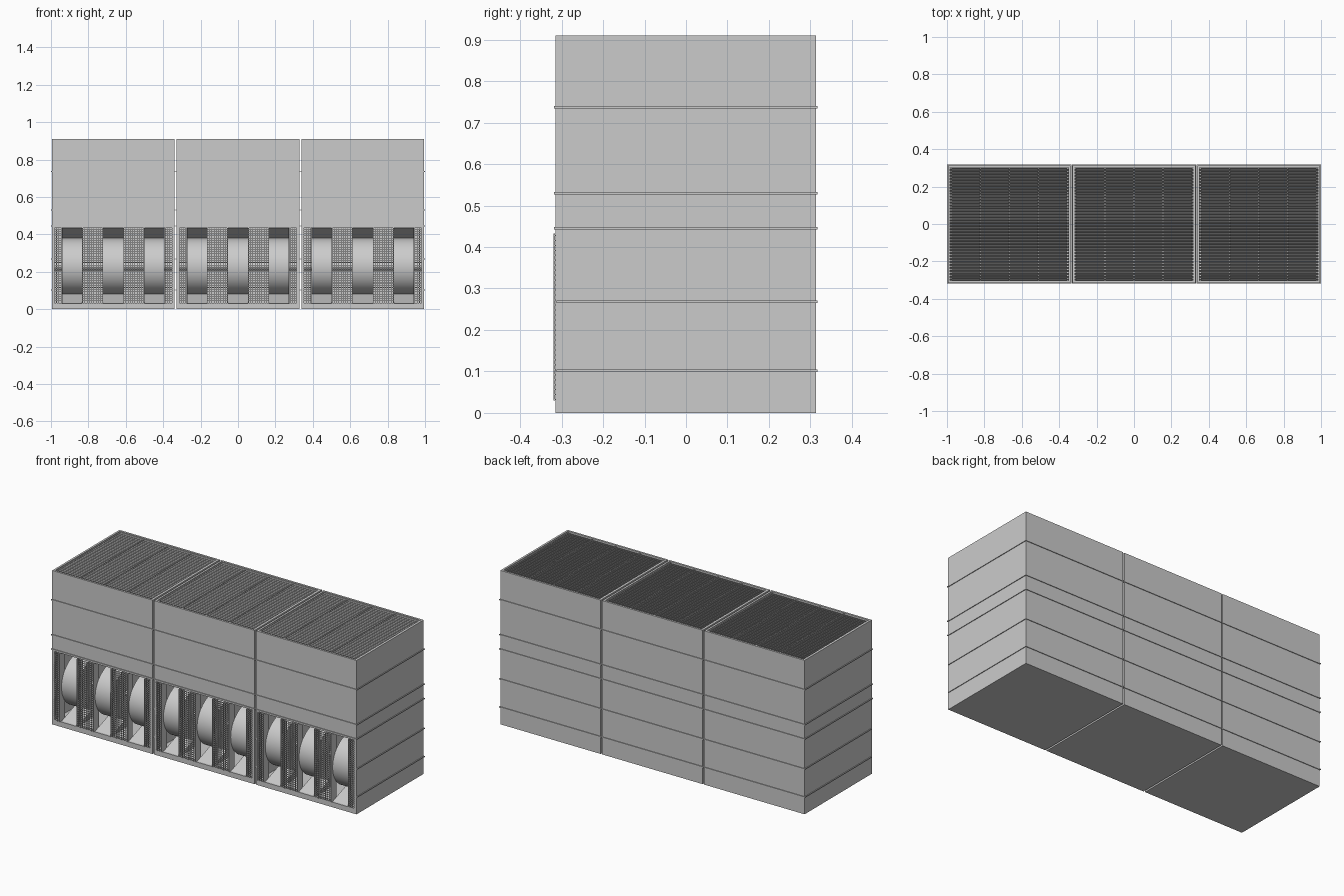
import bpy, bmesh, math
from mathutils import Matrix

if "Cube" in bpy.data.objects:
    bpy.data.objects.remove(bpy.data.objects["Cube"])

CELLS = (-0.667, 0.0, 0.667)      # centre x of each cell
HW, Y0, Y1, H = 0.3285, -0.3145, 0.3135, 0.91
T = 0.012                         # panel thickness
Z0, Z1 = 0.03, 0.435              # front opening
BACK = 0.0                        # depth of the fan chamber
DRUMS = (-0.22, 0.0, 0.22)        # fan housings, offset in a cell
DW = 0.054                        # half width of a fan housing
SCREENS = ((-0.316, -0.278), (-0.164, -0.056), (0.056, 0.164), (0.278, 0.316))


def box(bm, x0, x1, y0, y1, z0, z1):
    m = Matrix.Translation(((x0 + x1) / 2, (y0 + y1) / 2, (z0 + z1) / 2))
    bmesh.ops.create_cube(bm, size=1, matrix=m @ Matrix.Diagonal((x1 - x0, y1 - y0, z1 - z0, 1)))


def prism(bm, pts, x0, x1):
    """Extrude a (y, z) outline along x."""
    a = [bm.verts.new((x0, y, z)) for y, z in pts]
    b = [bm.verts.new((x1, y, z)) for y, z in pts]
    n = len(pts)
    bm.faces.new(a)
    bm.faces.new(b[::-1])
    for i in range(n):
        bm.faces.new((a[i], b[i], b[(i + 1) % n], a[(i + 1) % n]))


def cyl(bm, x0, x1, y, z, r, n):
    m = Matrix.Translation(((x0 + x1) / 2, y, z)) @ Matrix.Rotation(math.pi / 2, 4, 'Y')
    bmesh.ops.create_cone(bm, cap_ends=True, segments=n, radius1=r, radius2=r,
                          depth=x1 - x0, matrix=m)


def part(name, build, smooth=False):
    """Run build(bm, cx) for every cell and join the result in one object."""
    bm = bmesh.new()
    for cx in CELLS:
        build(bm, cx)
    bmesh.ops.recalc_face_normals(bm, faces=bm.faces[:])
    me = bpy.data.meshes.new(name)
    bm.to_mesh(me)
    bm.free()
    ob = bpy.data.objects.new(name, me)
    bpy.context.collection.objects.link(ob)
    if smooth:
        bpy.ops.object.select_all(action='DESELECT')
        ob.select_set(True)
        bpy.context.view_layer.objects.active = ob
        bpy.ops.object.shade_smooth_by_angle(angle=math.radians(35))
    return ob


# Outer casing: floor, back, sides, upper front, sill
def casing(bm, c):
    l, r = c - HW, c + HW
    box(bm, l, r, Y0, Y1, 0, T)
    box(bm, l, r, Y1 - T, Y1, T, H)
    box(bm, l, l + T, Y0, Y1 - T, T, H)
    box(bm, r - T, r, Y0, Y1 - T, T, H)
    box(bm, l + T, r - T, Y0, Y0 + T, Z1, H)
    box(bm, l + T, r - T, Y0, Y0 + T, T, Z0)


# Inner walls of the fan chamber
def chamber(bm, c):
    l, r = c - HW + T, c + HW - T
    box(bm, l, r, BACK, BACK + 0.008, T, Z1 + 0.008)
    box(bm, l, r, Y0 + T, BACK, Z1, Z1 + 0.008)
    box(bm, l, r, Y0 + T, BACK, Z0 - 0.008, Z0)
    box(bm, l, r, Y0 + T, Y1 - T, 0.85, 0.858)


# Stiffening flanges; the two lowest stop at the open front
def flanges(bm, c):
    e, h = 0.0042, 0.003
    for z in (0.102, 0.268, 0.445, 0.53, 0.737):
        front = z > Z1
        ya = Y0 - e if front else Y0 + 0.002
        box(bm, c - HW - e, c - HW, ya, Y1 + e, z - h, z + h)
        box(bm, c + HW, c + HW + e, ya, Y1 + e, z - h, z + h)
        box(bm, c - HW, c + HW, Y1, Y1 + e, z - h, z + h)
        if front:
            box(bm, c - HW, c + HW, Y0 - e, Y0, z - h, z + h)


# Round fan housings and their shaft
def drums(bm, c):
    for d in DRUMS:
        cyl(bm, c + d - DW, c + d + DW, -0.155, 0.23, 0.15, 64)
    cyl(bm, c - HW + T, c + HW - T, -0.155, 0.23, 0.022, 20)


# Sloped sheets below and above each housing
def baffles(bm, c):
    for d in DRUMS:
        a, b = c + d - DW, c + d + DW
        prism(bm, [(Y0 + T, Z0), (-0.155, 0.085), (-0.155, Z0)], a, b)
        prism(bm, [(Y0 + T, Z1), (-0.155, 0.375), (-0.155, Z1)], a, b)


# Thin upright frames beside every screen
def frames(bm, c):
    for a, b in SCREENS:
        for x in (a, b):
            box(bm, c + x - 0.002, c + x + 0.002, Y0, -0.27, Z0, Z1)


# Wire safety screens between the housings
def screens(bm, c):
    w = 0.0014
    for a, b in SCREENS:
        n = round((b - a) / 0.012)
        for i in range(n + 1):
            x = c + a + (b - a) * i / n
            box(bm, x - w, x + w, Y0 - 0.0045, Y0 - 0.0015, Z0, Z1 - 0.003)
        for i in range(34):
            z = Z0 + 0.002 + i * 0.012
            box(bm, c + a, c + b, Y0 - 0.003, Y0, z - w, z + w)


# Slanted blades filling the top outlet
def blades(bm, c):
    n = 38
    p = (Y1 - Y0 - 2 * T) / n
    for i in range(n):
        y = Y0 + T + i * p
        prism(bm, [(y, 0.875), (y + 0.004, 0.875), (y + p - 0.002, 0.905), (y + p - 0.006, 0.905)],
              c - HW + T, c + HW - T)


# Cross bars tying the blades
def blade_bars(bm, c):
    for x in (-0.312, -0.155, 0, 0.155, 0.312):
        box(bm, c + x - 0.002, c + x + 0.002, Y0 + T, Y1 - T, 0.872, 0.907)


part("casing", casing)
part("fan_chamber", chamber)
part("flanges", flanges)
part("fan_housings", drums, smooth=True)
part("baffles", baffles)
part("screen_frames", frames)
part("wire_screens", screens)
part("outlet_blades", blades)
part("blade_bars", blade_bars)
